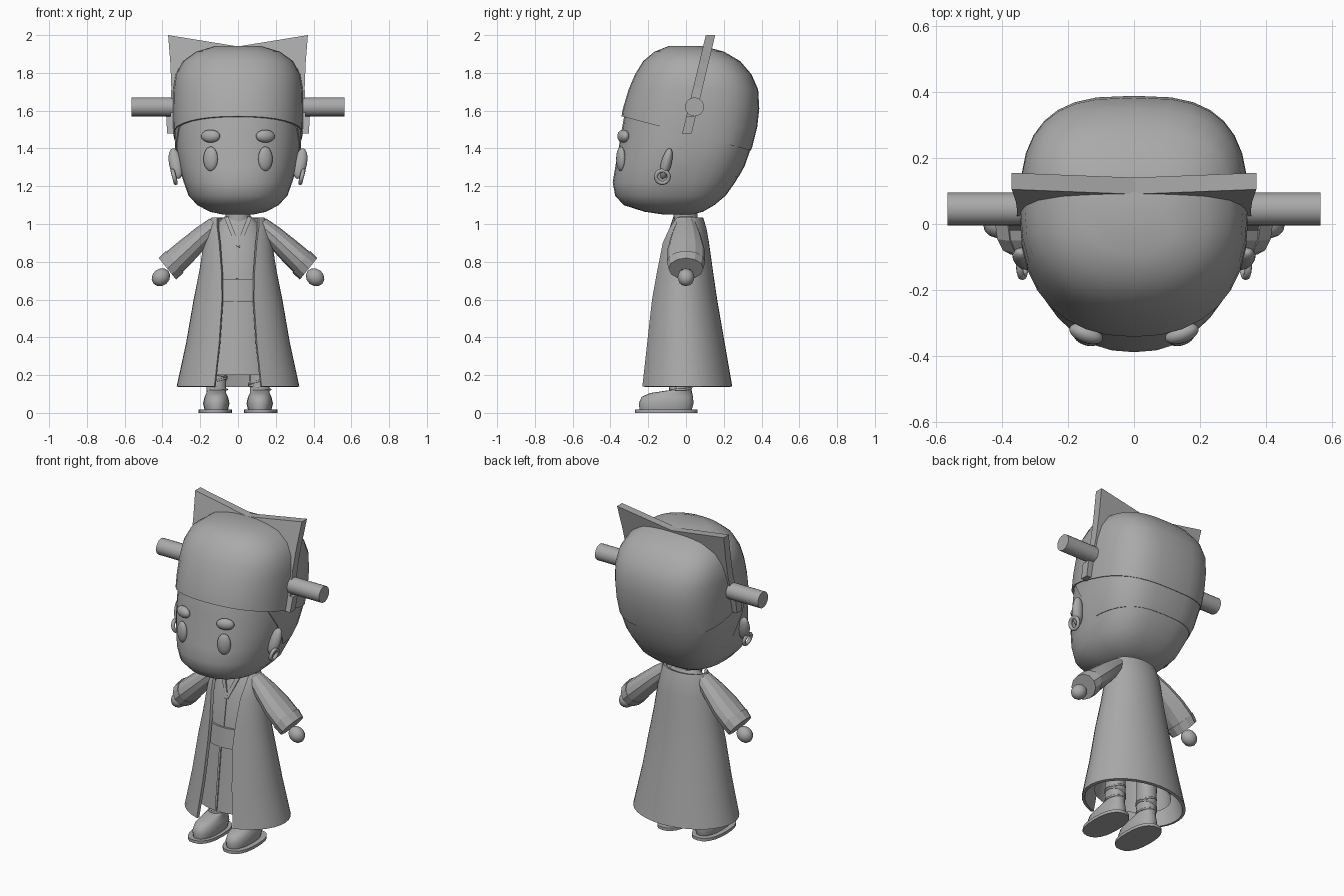
import bpy, bmesh
from math import sin, cos, pi, asin, copysign
from mathutils import Vector, Matrix

cube = bpy.data.objects.get("Cube")
if cube:
    bpy.data.objects.remove(cube, do_unlink=True)

GREY = (0.4, 0.4, 0.4, 1.0)
mat = bpy.data.materials.new("plain_grey")
mat.use_nodes = True
mat.diffuse_color = GREY
mat.node_tree.nodes["Principled BSDF"].inputs["Base Color"].default_value = GREY


def finish(bm, name, smooth=40, thick=0):
    """Turn a bmesh into a shaded, coloured object."""
    bmesh.ops.recalc_face_normals(bm, faces=bm.faces[:])
    mesh = bpy.data.meshes.new(name)
    bm.to_mesh(mesh)
    bm.free()
    mesh.materials.append(mat)
    ob = bpy.data.objects.new(name, mesh)
    bpy.context.collection.objects.link(ob)
    bpy.ops.object.select_all(action="DESELECT")
    ob.select_set(True)
    bpy.context.view_layer.objects.active = ob
    if thick:
        mod = ob.modifiers.new("thickness", "SOLIDIFY")
        mod.thickness = thick
        mod.offset = -1
        bpy.ops.object.modifier_apply(modifier=mod.name)
    if smooth:
        bpy.ops.object.shade_smooth_by_angle(angle=smooth * pi / 180)
    return ob


def oval(z, front, back, half, cx=0, n=2, nb=None, seg=32, gap=0):
    """Horizontal rounded ring; a gap leaves it open at the front."""
    mid, depth = (front + back) / 2, (back - front) / 2
    t0 = asin(gap / half) if gap else 0
    steps = seg + 1 if gap else seg
    pts = []
    for i in range(steps):
        t = t0 + (2 * pi - 2 * t0) * i / seg
        e = 2 / ((nb or n) if cos(t) < 0 else n)
        pts.append(Vector((cx + half * copysign(abs(sin(t)) ** e, sin(t)),
                           mid - depth * copysign(abs(cos(t)) ** e, cos(t)), z)))
    return pts


def loft(rings, closed=True, caps=(True, True)):
    bm = bmesh.new()
    vs = [[bm.verts.new(p) for p in r] for r in rings]
    count = len(rings[0])
    for a, b in zip(vs, vs[1:]):
        for i in range(count if closed else count - 1):
            j = (i + 1) % count
            bm.faces.new((a[i], a[j], b[j], b[i]))
    for cap, ring in zip(caps, (vs[0], vs[-1])):
        if cap:
            bm.faces.new(ring)
    return bm


def ball(name, centre, size, turn=None, seg=20):
    bm = bmesh.new()
    bmesh.ops.create_uvsphere(bm, u_segments=seg, v_segments=seg // 2, radius=1)
    m = Matrix.Translation(centre) @ (turn or Matrix()) @ Matrix.Diagonal((*size, 1))
    bmesh.ops.transform(bm, matrix=m, verts=bm.verts)
    return finish(bm, name, 60)


def bar(name, a, b, width, depth):
    a, b = Vector(a), Vector(b)
    bm = bmesh.new()
    bmesh.ops.create_cube(bm, size=1)
    z = (b - a).normalized()
    x = Vector((0, 1, 0)).cross(z).normalized()
    rot = Matrix((x, z.cross(x), z)).transposed().to_4x4()
    m = Matrix.Translation((a + b) / 2) @ rot @ Matrix.Diagonal((width, depth, (b - a).length, 1))
    bmesh.ops.transform(bm, matrix=m, verts=bm.verts)
    return finish(bm, name, 0)


def ring(name, centre, major, minor, turn):
    rings = []
    m = Matrix.Translation(centre) @ turn
    for i in range(20):
        t = 2 * pi * i / 20
        rings.append([m @ Vector(((major + minor * cos(u)) * cos(t),
                                  (major + minor * cos(u)) * sin(t), minor * sin(u)))
                      for u in (2 * pi * k / 8 for k in range(8))])
    return finish(loft(rings + rings[:1], caps=(False, False)), name, 60)


# Head, hair and cap share one skull shape: height, front, back, half width
SKULL = [(1.05, -.12, .03, .08), (1.065, -.22, .09, .15), (1.10, -.33, .15, .215),
         (1.15, -.375, .21, .262), (1.22, -.388, .26, .287), (1.30, -.375, .305, .312),
         (1.40, -.357, .34, .328), (1.50, -.34, .365, .333), (1.60, -.322, .376, .334),
         (1.70, -.292, .37, .331), (1.78, -.258, .335, .318), (1.85, -.215, .275, .28),
         (1.90, -.155, .19, .21), (1.93, -.08, .08, .11)]


def skull(name, grow, cuts=()):
    bm = loft([oval(z + grow, f - grow, b + grow, h + grow, n=2.25, nb=2.9)
               for z, f, b, h in SKULL])
    for point, normal in cuts:
        geom = bm.verts[:] + bm.edges[:] + bm.faces[:]
        cut = bmesh.ops.bisect_plane(bm, geom=geom, plane_co=point, plane_no=normal, clear_inner=True)
        edges = [e for e in cut["geom_cut"] if isinstance(e, bmesh.types.BMEdge)]
        bmesh.ops.contextual_create(bm, geom=edges)
    finish(bm, name)


skull("head", 0)
skull("hair", 0.005, [((0, 0, 1.25), (0, 0, 1)), ((0, -.06, 1.38), (0, .85, .53))])
skull("cap", 0.012, [((0, 0, 1.48), (0, .265, 1))])

# Tilted board with two peaks behind the cap
half = [(.37, 2.0), (.358, 1.85), (.353, 1.72), (.358, 1.57), (.38, 1.57), (.375, 1.48)]
outline = [(0, 1.94)] + half + [(-x, z) for x, z in reversed(half)]
board = [[Vector((x, .24 * (z - 1.48) + y, z)) for x, z in outline] for y in (-.02, .03)]
finish(loft(board), "cap_board", 0)

# Neck
finish(loft([oval(z, -.065, .06, .065) for z in (.95, 1.09)]), "neck")

# Inner robe, belt and collar
INNER = [(.20, -.195, .17, .24), (.59, -.15, .13, .19), (.71, -.138, .115, .17),
         (.90, -.108, .10, .15), (1.0, -.07, .075, .11), (1.04, -.055, .06, .07)]
finish(loft([oval(*r) for r in INNER], caps=(False, True)), "inner_robe")
finish(loft([oval(.59, -.163, .14, .2), oval(.71, -.15, .125, .182)]), "belt")
bar("robe_seam", (-.015, -.197, .2), (-.015, -.152, .59), .012, .008)
bar("chest_seam", (-.005, -.139, .71), (-.005, -.11, .89), .012, .008)

# Long outer coat, open down the front
COAT = [(.14, -.25, .245, .325, .125), (.37, -.22, .205, .275, .10), (.60, -.192, .165, .235, .085),
        (.75, -.168, .143, .205, .088), (.90, -.145, .122, .182, .10),
        (.98, -.115, .108, .165, .11), (1.035, -.08, .09, .14, .11)]
finish(loft([oval(z, f, b, h, gap=g) for z, f, b, h, g in COAT],
            closed=False, caps=(False, False)), "outer_coat", 40, .018)

# Sleeve rings: centre x, centre z, half height, half depth
SLEEVE = [(.12, .995, .045, .055), (.19, .935, .055, .08), (.27, .86, .064, .1), (.335, .80, .069, .1),
          (.335, .80, .075, .102), (.374, .763, .073, .092), (.374, .763, .045, .05)]
SHOE = [(.015, -.245, .03, .062), (.05, -.25, .04, .07), (.085, -.235, .037, .062),
        (.105, -.19, .033, .052), (.12, -.09, .03, .052), (.30, -.082, .032, .055), (.65, -.07, .05, .06)]

for side, s in (("left", 1), ("right", -1)):
    # Face
    turn = Matrix.Rotation(s * .35, 4, "Z")
    ball(side + "_eye", (s * .145, -.345, 1.345), (.04, .022, .065), turn)
    ball(side + "_eyebrow", (s * .145, -.332, 1.465), (.053, .028, .034), turn)
    lean = Matrix.Rotation(s * .2, 4, "Y") @ Matrix.Rotation(-.25, 4, "X")
    ball(side + "_ear", (s * .33, -.105, 1.32), (.035, .028, .085), lean)
    ring(side + "_earring", (s * .338, -.125, 1.25), .034, .011,
         Matrix.Rotation(pi / 2 + s * .25, 4, "Y"))

    # Rod on the cap
    rod = [[Vector((s * x, .045 + .05 * cos(t), 1.62 + .05 * sin(t)))
            for t in (2 * pi * k / 20 for k in range(20))] for x in (.3, .565)]
    finish(loft(rod), side + "_cap_rod")

    # Arm
    rings = []
    for x, z, up, deep in SLEEVE:
        rings.append([Vector((s * (x + up * cos(t) * .63), deep * sin(t), z + up * cos(t) * .78))
                      for t in (2 * pi * k / 12 for k in range(12))])
    finish(loft(rings), side + "_sleeve", 20)
    ball(side + "_hand", (s * .408, 0, .718), (.052, .045, .045),
         Matrix.Rotation(s * .7, 4, "Y"), 12)

    # Collar strip, edging the V neck
    bar(side + "_collar", (s * .062, -.062, 1.035), (0, -.114, .88), .022, .009)

    # Leg, shoe, sole and ankle cords
    finish(loft([oval(*r, cx=s * .115, n=2.3, seg=20) for r in SHOE]), side + "_leg_and_shoe", 60)
    finish(loft([oval(z, -.27, .06, .088, cx=s * .12, n=2.4, seg=24) for z in (0, .018)]),
           side + "_sole")
    for z, tilt in ((.135, .2), (.17, -.25), (.205, .25)):
        ring(side + "_ankle_cord", (s * .115, -.028, z), .057, .006,
             Matrix.Rotation(tilt, 4, "Y"))
